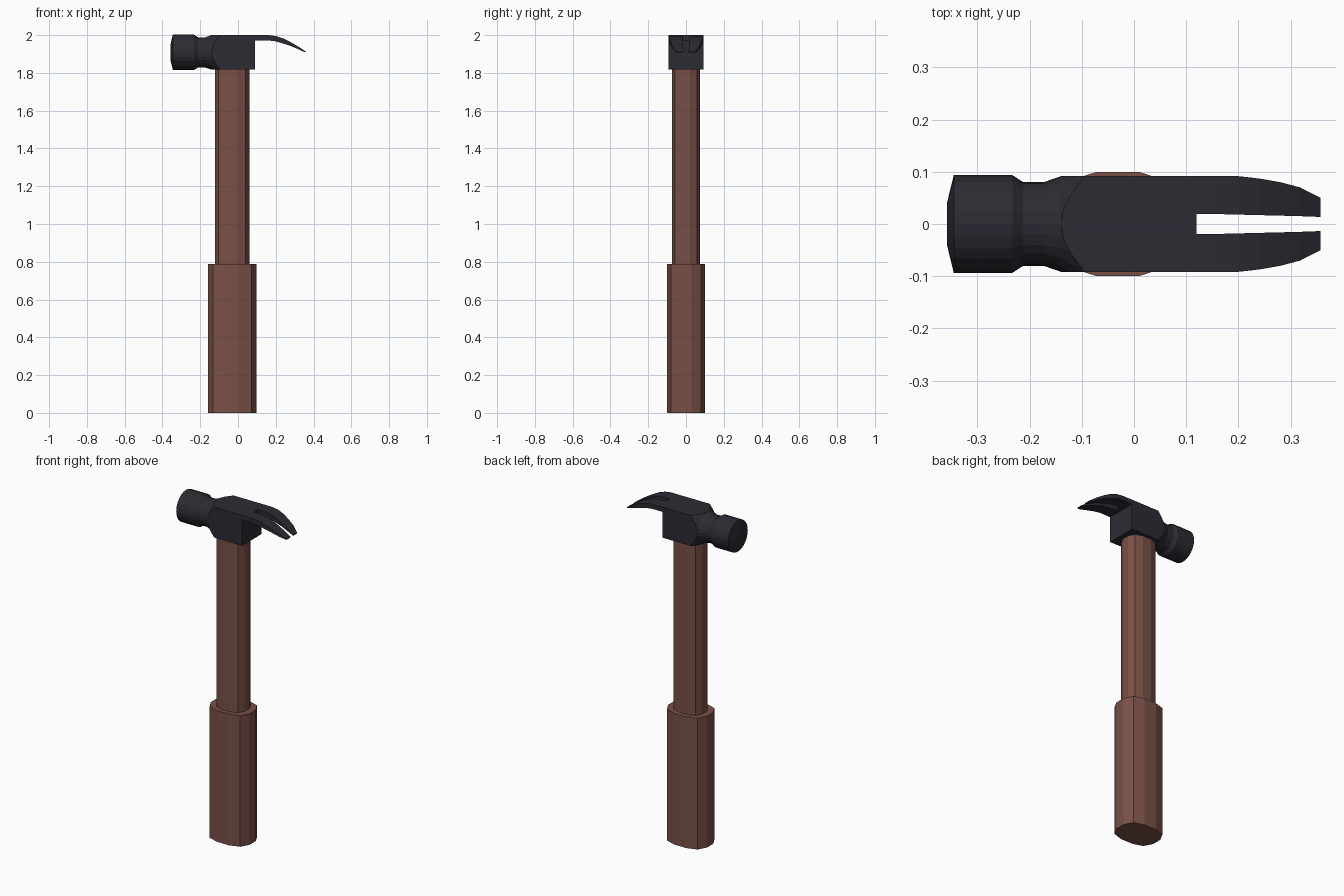
import bpy, bmesh, math

if "Cube" in bpy.data.objects:
    bpy.data.objects.remove(bpy.data.objects["Cube"])


def material(name, rgb):
    m = bpy.data.materials.new(name)
    m.diffuse_color = (*rgb, 1)
    m.use_nodes = True
    m.node_tree.nodes["Principled BSDF"].inputs["Base Color"].default_value = m.diffuse_color
    return m


WOOD = material("brown wood", (0.19, 0.08, 0.062))
STEEL = material("dark steel", (0.024, 0.024, 0.033))


def loft(name, ring_groups, mat):
    """Skin each group of equal-length rings and cap both ends."""
    bm = bmesh.new()
    for rings in ring_groups:
        rows = [[bm.verts.new(p) for p in ring] for ring in rings]
        n = len(rows[0])
        for a, b in zip(rows, rows[1:]):
            for i in range(n):
                j = (i + 1) % n
                bm.faces.new((a[i], a[j], b[j], b[i]))
        bm.faces.new(rows[0])
        bm.faces.new(rows[-1])
    bmesh.ops.remove_doubles(bm, verts=bm.verts, dist=1e-5)
    bmesh.ops.dissolve_degenerate(bm, edges=bm.edges, dist=1e-5)
    bmesh.ops.recalc_face_normals(bm, faces=bm.faces)
    me = bpy.data.meshes.new(name)
    bm.to_mesh(me)
    bm.free()
    me.materials.append(mat)
    ob = bpy.data.objects.new(name, me)
    bpy.context.collection.objects.link(ob)
    return ob


# Handle: flattened twelve-sided section, thick grip and thinner shaft
QUARTER = [(1, 0.3), (0.79, 0.8), (0.31, 1)]
SECTION = (QUARTER + [(-x, y) for x, y in reversed(QUARTER)]
           + [(-x, -y) for x, y in QUARTER]
           + [(x, -y) for x, y in reversed(QUARTER)])


def handle_ring(rx, ry, z):
    return [(-0.031 + rx * x, ry * y, z) for x, y in SECTION]


loft("grip", [[handle_ring(0.129, 0.1, z) for z in (0, 0.788)]], WOOD)
loft("shaft", [[handle_ring(0.091, 0.073, z) for z in (0.788, 1.83)]], WOOD)

# Head: round striking face and neck blending into a square block
R, CZ, SIDES = 0.0915, 1.9085, 24
ANGLES = [2 * math.pi * i / SIDES for i in range(SIDES)]


def round_ring(x, r):
    return [(x, r * math.cos(a), CZ + r * math.sin(a)) for a in ANGLES]


def square_ring(x, flare):
    ring = []
    for a in ANGLES:
        r = R / max(abs(math.cos(a)), abs(math.sin(a)))
        ring.append((x + flare * (r - R), r * math.cos(a), CZ + r * math.sin(a)))
    return ring


profile = [(-0.358, 0.04), (-0.345, 0.0935), (-0.233, 0.0935), (-0.212, 0.08),
           (-0.173, 0.08), (-0.14, R)]
rings = [round_ring(x, r) for x, r in profile]
rings += [square_ring(-0.14, 1.2), square_ring(0.091, 0)]
loft("head", [rings], STEEL)

# Claw: stations of x, outer y, inner y, top z, bottom z, mirrored in y
STATIONS = [(0.08, 0.0915, 0.019, 2.0, 1.972), (0.16, 0.0915, 0.019, 2.0, 1.972),
            (0.2, 0.0915, 0.018, 1.995, 1.967), (0.24, 0.087, 0.017, 1.982, 1.955),
            (0.28, 0.08, 0.016, 1.962, 1.942), (0.318, 0.07, 0.015, 1.94, 1.926),
            (0.357, 0.05, 0.0135, 1.914, 1.908)]
prongs = [[[(x, s * o, t), (x, s * i, t), (x, s * i, b), (x, s * o, b)]
           for x, o, i, t, b in STATIONS] for s in (1, -1)]
web = [[(x, 0.019, 2.0), (x, -0.019, 2.0), (x, -0.019, 1.972), (x, 0.019, 1.972)]
       for x in (0.08, 0.12)]
loft("claw", prongs, STEEL)
loft("claw_web", [web], STEEL)
